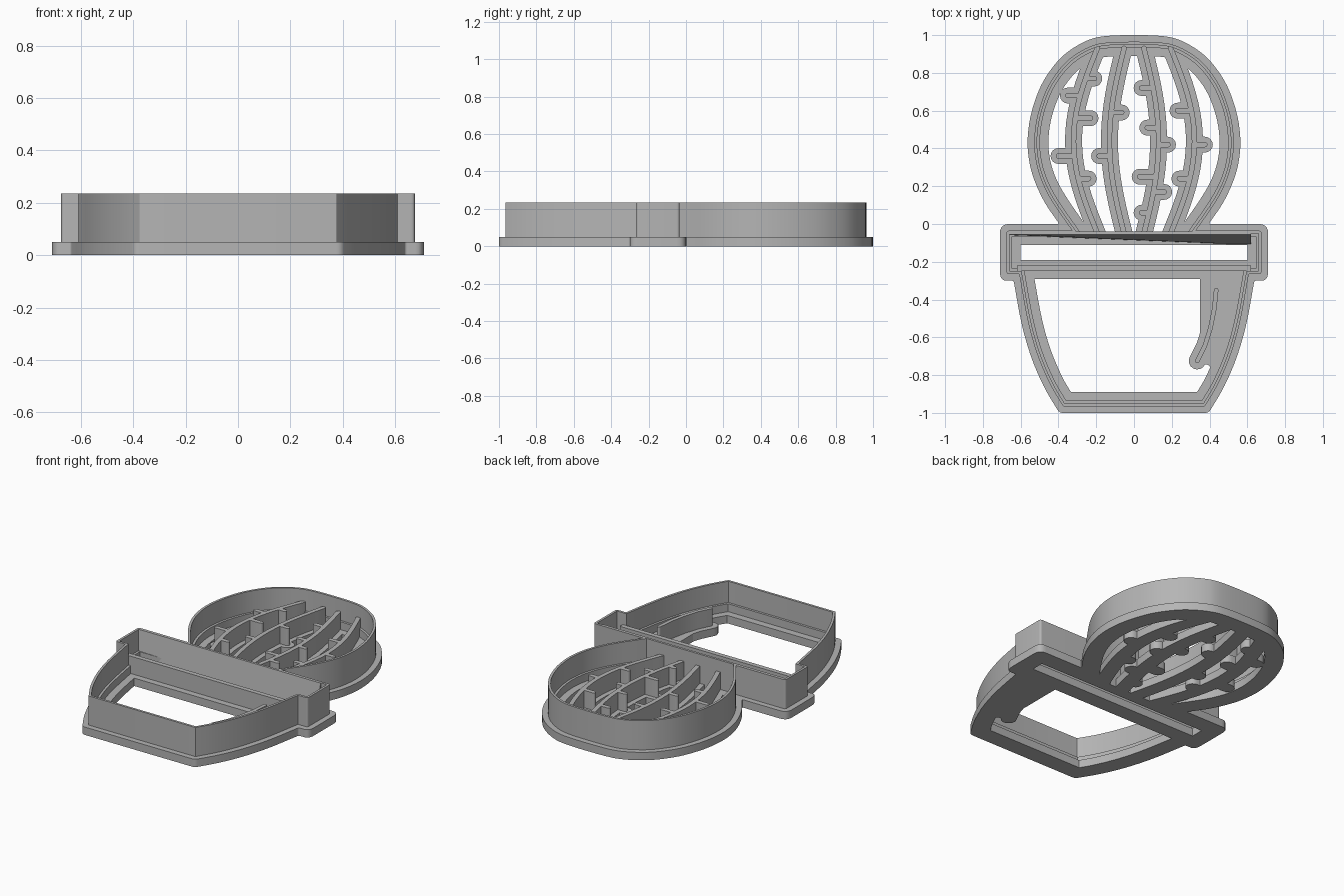
import bpy, bmesh, math
from mathutils import Vector

cube = bpy.data.objects.get("Cube")
if cube:
    bpy.data.objects.remove(cube, do_unlink=True)

grey = bpy.data.materials.new("matte grey")
grey.use_nodes = True
grey.diffuse_color = (0.46, 0.46, 0.46, 1)
grey.node_tree.nodes["Principled BSDF"].inputs["Base Color"].default_value = (0.46, 0.46, 0.46, 1)

FLANGE, STEP, STAMP, TOP = 0.05, 0.10, 0.16, 0.235


def finish(name, bm):
    bmesh.ops.recalc_face_normals(bm, faces=bm.faces)
    mesh = bpy.data.meshes.new(name)
    bm.to_mesh(mesh)
    bm.free()
    mesh.materials.append(grey)
    obj = bpy.data.objects.new(name, mesh)
    bpy.context.collection.objects.link(obj)
    bpy.ops.object.select_all(action="DESELECT")
    obj.select_set(True)
    bpy.context.view_layer.objects.active = obj
    bpy.ops.object.shade_smooth_by_angle(angle=math.radians(30))
    return obj


def add_prism(bm, pts, z0, z1):
    low = [bm.verts.new((p[0], p[1], z0)) for p in pts]
    high = [bm.verts.new((p[0], p[1], z1)) for p in pts]
    bm.faces.new(low[::-1])
    bm.faces.new(high)
    for i in range(len(pts)):
        j = (i + 1) % len(pts)
        bm.faces.new((low[i], low[j], high[j], high[i]))


def box_pts(x, y0, y1):
    return [(-x, y0), (x, y0), (x, y1), (-x, y1)]


# Closed outline offset inward with mitred corners, then rounded
def inset(path, d):
    n, out = len(path), []
    for i in range(n):
        a, b, c = (Vector(path[(i + k) % n][:2]) for k in (-1, 0, 1))
        u, v = (b - a).normalized(), (c - b).normalized()
        nu, nv = Vector((-u.y, u.x)), Vector((-v.y, v.x))
        out.append(b + (nu + nv) * d / (1 + nu.dot(nv)))
    pts = []
    for i in range(n):
        a, b, c = out[i - 1], out[i], out[(i + 1) % n]
        r = max(path[i][2] - d, 0.002)
        p = b + (a - b).normalized() * min(r, 0.45 * (a - b).length)
        q = b + (c - b).normalized() * min(r, 0.45 * (c - b).length)
        for k in range(6):
            t = k / 5
            pts.append(p * (1 - t) ** 2 + b * 2 * t * (1 - t) + q * t ** 2)
    return pts


def ring(name, path, d0, d1, z0, z1):
    bm = bmesh.new()
    loops = []
    for d, z in ((d0, z0), (d0, z1), (d1, z1), (d1, z0)):
        loops.append([bm.verts.new((p.x, p.y, z)) for p in inset(path, d)])
    n = len(loops[0])
    for k in range(4):
        a, b = loops[k], loops[(k + 1) % 4]
        for i in range(n):
            j = (i + 1) % n
            bm.faces.new((a[i], a[j], b[j], b[i]))
    return finish(name, bm)


# Open strip of constant width with round ends
def add_strip(bm, path, w, z0, z1):
    path = [Vector(p) for p in path]
    left, right = [], []
    for i, p in enumerate(path):
        t = (path[min(i + 1, len(path) - 1)] - path[max(i - 1, 0)]).normalized()
        nrm = Vector((-t.y, t.x)) * w
        left.append(p + nrm)
        right.append(p - nrm)

    def cap(c, start):
        a0 = math.atan2(start.y - c.y, start.x - c.x)
        return [c + Vector((math.cos(a0 + math.pi * k / 8), math.sin(a0 + math.pi * k / 8))) * w
                for k in range(1, 8)]
    pts = right + cap(path[-1], right[-1]) + left[::-1] + cap(path[0], left[0])
    add_prism(bm, pts, z0, z1)


# Silhouette, right half from the pot foot up to the cactus crown: x, y, rounding
half = [(0.395, -1.0, 0.02), (0.475, -0.87, 1), (0.545, -0.71, 1), (0.597, -0.53, 1),
        (0.637, -0.30, 0.01), (0.71, -0.30, 0.05), (0.71, 0.0, 0.05), (0.395, 0.0, 0.01),
        (0.48, 0.12, 1), (0.545, 0.27, 1), (0.568, 0.42, 1), (0.55, 0.58, 1),
        (0.49, 0.75, 1), (0.39, 0.885, 1), (0.28, 0.96, 1), (0.17, 1.0, 1)]
outline = half + [(-x, y, r) for x, y, r in reversed(half)]

ring("base_flange", outline, 0.0, 0.11, 0.0, FLANGE)
ring("wall_step", outline, 0.035, 0.065, 0.04, STEP)
ring("cutting_wall", outline, 0.035, 0.05, 0.04, TOP)

# Cross bars of the pot rim
bm = bmesh.new()
add_prism(bm, box_pts(0.64, -0.11, -0.04), 0, FLANGE)
add_prism(bm, box_pts(0.62, -0.29, -0.19), 0, FLANGE)
finish("rim_bars", bm)

bm = bmesh.new()
add_prism(bm, box_pts(0.62, -0.25, -0.22), 0.04, STAMP)
finish("rim_lower_wall", bm)

# Upper rim wall, its pot-side face sloping out toward one end
bm = bmesh.new()
ends = []
for x, foot in ((-0.66, -0.06), (0.62, -0.11)):
    ends.append([bm.verts.new((x, y, z)) for y, z in
                 ((-0.04, 0.04), (-0.04, TOP), (-0.055, TOP), (foot, 0.04))])
for i in range(4):
    j = (i + 1) % 4
    bm.faces.new((ends[0][i], ends[0][j], ends[1][j], ends[1][i]))
bm.faces.new(ends[0])
bm.faces.new(ends[1])
finish("rim_upper_wall", bm)


# Cactus ribs with spines: tip, belly, then spine tips
def rib_x(tip, belly, y):
    return tip + (belly - tip) * math.sin(math.pi * (y + 0.06))


ribs = {
    "outer_right_rib": (-0.19, -0.32, [(-0.21, 0.77), (-0.35, 0.68), (-0.23, 0.56),
                                       (-0.40, 0.36), (-0.24, 0.24)]),
    "inner_right_rib": (-0.05, -0.13, [(-0.065, 0.59), (-0.185, 0.36)]),
    "inner_left_rib": (0.05, 0.13, [(0.04, 0.72), (0.07, 0.51), (0.18, 0.42),
                                    (0.03, 0.25), (0.16, 0.17), (0.04, 0.06)]),
    "outer_left_rib": (0.19, 0.32, [(0.23, 0.60), (0.375, 0.42), (0.24, 0.24)]),
}
for name, (tip, belly, spines) in ribs.items():
    curve = [(rib_x(tip, belly, y), y) for y in (-0.06 + 0.99 * k / 20 for k in range(21))]
    for part, rib_w, spine_w, z0, z1 in (("base", 0.045, 0.042, 0, FLANGE),
                                         ("wall", 0.014, 0.014, 0.04, STAMP)):
        bm = bmesh.new()
        add_strip(bm, curve, rib_w, z0, z1)
        for x, y in spines:
            add_strip(bm, [(rib_x(tip, belly, y), y), (x, y)], spine_w, z0, z1)
        finish(name + "_" + part, bm)

# Highlight line inside the pot, on its supporting plate
mark = [(0.435, -0.35), (0.425, -0.45), (0.405, -0.55), (0.375, -0.645), (0.335, -0.725)]
bm = bmesh.new()
add_prism(bm, [(0.35, -0.28), (0.35, -0.56), (0.36, -0.745), (0.39, -0.745),
               (0.43, -0.78), (0.50, -0.60), (0.56, -0.28)], 0, FLANGE)
add_strip(bm, mark[2:], 0.045, 0, FLANGE)
finish("highlight_plate", bm)
bm = bmesh.new()
add_strip(bm, mark, 0.012, 0.04, STAMP)
finish("highlight_wall", bm)
